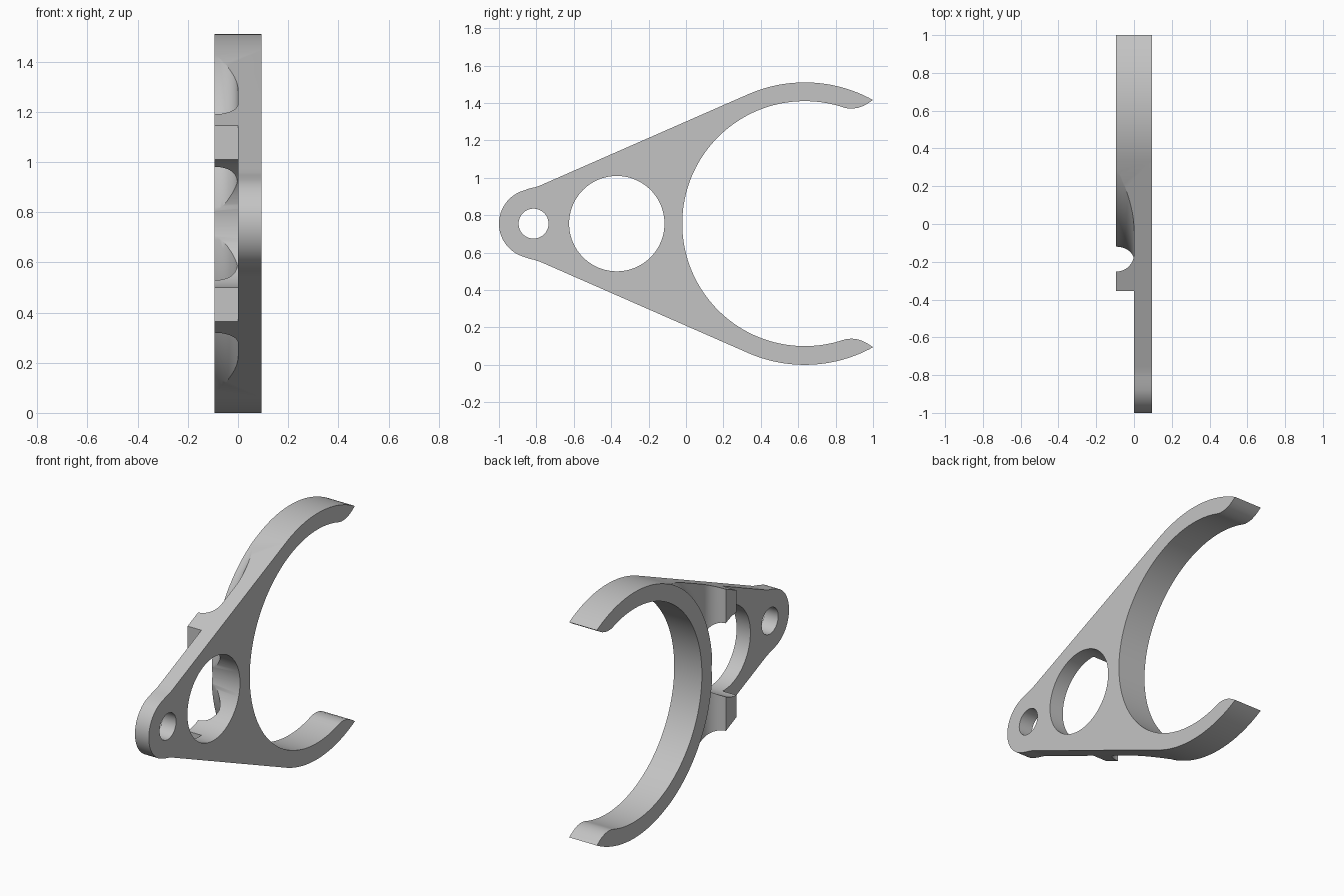
import bpy, bmesh
from math import sin, cos, pi, radians, atan2
from mathutils import Vector

cube = bpy.data.objects.get("Cube")
if cube:
    bpy.data.objects.remove(cube)

MID = 0.755            # height of the symmetry plane
HALF = 0.094           # half thickness
FORK_Y = 0.635         # centre of the fork arc
R_OUT, R_IN = 0.755, 0.655
EYE_Y, EYE_R = -0.815, 0.185

steel = bpy.data.materials.new("plain grey")
steel.use_nodes = True
grey = (0.55, 0.55, 0.55, 1)
steel.diffuse_color = grey
steel.node_tree.nodes["Principled BSDF"].inputs["Base Color"].default_value = grey


def arc(cy, cz, r, a0, a1, n):
    """Points on a circle, angles in degrees."""
    angles = [radians(a0 + (a1 - a0) * i / n) for i in range(n + 1)]
    return [(cy + r * cos(a), cz + r * sin(a)) for a in angles]


def finish(bm, name):
    bmesh.ops.recalc_face_normals(bm, faces=bm.faces)
    mesh = bpy.data.meshes.new(name)
    bm.to_mesh(mesh)
    bm.free()
    obj = bpy.data.objects.new(name, mesh)
    bpy.context.collection.objects.link(obj)
    return obj


def prism(name, points, direction):
    """Extrude a closed outline of 3D points."""
    bm = bmesh.new()
    face = bm.faces.new([bm.verts.new(p) for p in points])
    out = bmesh.ops.extrude_face_region(bm, geom=[face])
    verts = [v for v in out["geom"] if isinstance(v, bmesh.types.BMVert)]
    bmesh.ops.translate(bm, verts=verts, vec=Vector(direction))
    return finish(bm, name)


def side_prism(name, outline, x0, x1):
    return prism(name, [(x0, y, z) for y, z in outline], (x1 - x0, 0, 0))


def boolean(target, cutter, operation):
    cutter.hide_render = True
    mod = target.modifiers.new("cut", 'BOOLEAN')
    mod.object, mod.operation, mod.solver = cutter, operation, 'EXACT'
    bpy.ops.object.select_all(action='DESELECT')
    bpy.context.view_layer.objects.active = target
    target.select_set(True)
    bpy.ops.object.modifier_apply(modifier=mod.name)
    bpy.data.objects.remove(cutter)


# Upper half of the fork outline, heights relative to the symmetry plane
tip = (1.0, 0.661)
tip_angle = atan2(tip[1], tip[0] - FORK_Y) * 180 / pi
slope_angle = 113.4                      # where the straight flank meets the arc
upper = arc(EYE_Y, 0, EYE_R, 180, 106, 16)
upper += [(-0.84, 0.187), (-0.81, 0.194), (-0.78, 0.204), (-0.75, 0.217)]
upper += arc(FORK_Y, 0, R_OUT, slope_angle, tip_angle, 28)
upper += [(0.975, 0.644), (0.95, 0.63), (0.92, 0.619), (0.89, 0.615), (0.865, 0.616)]
upper += arc(FORK_Y, 0, R_IN, 71, 180, 48)
lower = [(y, -z) for y, z in reversed(upper[1:-1])]
outline = [(y, z + MID) for y, z in upper + lower]
fork = side_prism("shift_fork", outline, -HALF, HALF)

# Round openings
for cy, r, n in ((EYE_Y, 0.08, 48), (-0.37, 0.255, 96)):
    hole = side_prism("hole_cutter", arc(cy, MID, r, 0, 360, n)[:-1], -0.3, 0.3)
    boolean(fork, hole, 'DIFFERENCE')

# Thin front end: remove the right half ahead of the lugs
front = [(-1.2, -0.2), (-0.355, -0.2), (-0.355, 1.8), (-1.2, 1.8)]
boolean(fork, side_prism("front_cutter", front, -0.3, 0), 'DIFFERENCE')


# Recess between lugs and collar: filleted ring profile crossed with a filleted slot
def fillet_profile(start, end):
    """Section (distance, x) with a quarter round rising from the plate face."""
    r = HALF
    curve = [(start + r - r * cos(a), -r + r * sin(a))
             for a in [pi / 2 * i / 14 for i in range(15)]]
    return [(start, -0.25)] + curve + [(end, 0), (end, -0.25)]


bm = bmesh.new()
section = [bm.verts.new((x, FORK_Y + d, MID)) for d, x in fillet_profile(0.757, 1.6)]
loop = [bm.edges.new((section[i], section[i - 1])) for i in range(len(section))]
bmesh.ops.spin(bm, geom=section + loop, cent=(0, FORK_Y, MID), axis=(1, 0, 0),
               angle=2 * pi, steps=144, use_merge=True)
bmesh.ops.remove_doubles(bm, verts=bm.verts, dist=0.0001)
recess = finish(bm, "recess_cutter")

slot = prism("slot_cutter", [(x, y, -0.2) for y, x in fillet_profile(-0.252, 0.6)],
             (0, 0, 2))
boolean(recess, slot, 'INTERSECT')
boolean(fork, recess, 'DIFFERENCE')

# Finish
fork.data.materials.clear()
fork.data.materials.append(steel)
for poly in fork.data.polygons:
    poly.material_index = 0
bpy.ops.object.select_all(action='DESELECT')
bpy.context.view_layer.objects.active = fork
fork.select_set(True)
bpy.ops.object.shade_smooth_by_angle(angle=radians(30))
